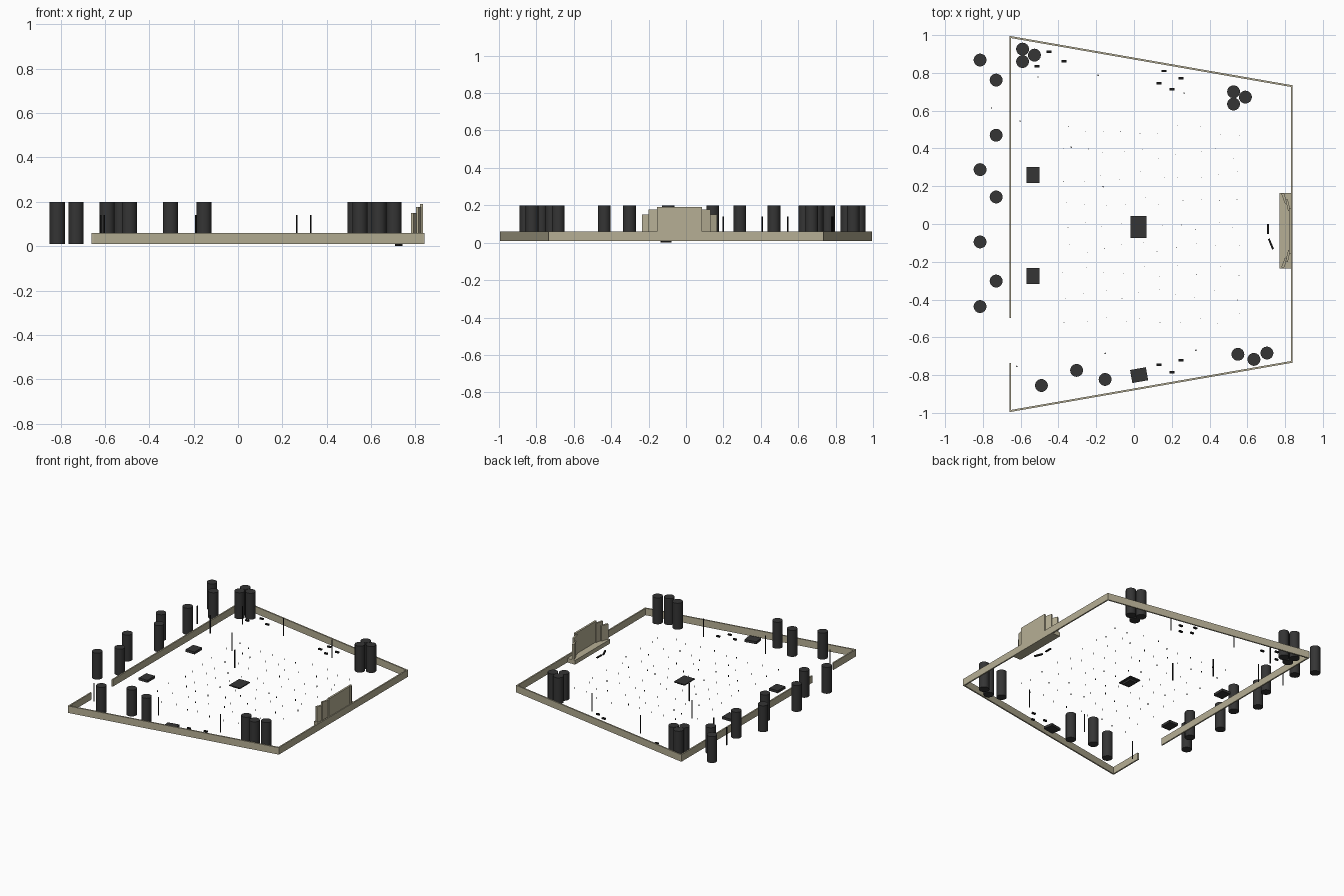
import bpy, bmesh, math, random
from mathutils import Matrix, Vector

if "Cube" in bpy.data.objects:
    bpy.data.objects.remove(bpy.data.objects["Cube"])

random.seed(4)
Z0 = 0.01


def material(name, rgb):
    m = bpy.data.materials.new(name)
    m.diffuse_color = (*rgb, 1)
    m.use_nodes = True
    m.node_tree.nodes["Principled BSDF"].inputs["Base Color"].default_value = m.diffuse_color
    return m


STONE = material("stone", (0.47, 0.43, 0.30))
DARK = material("dark", (0.035, 0.035, 0.035))
BLACK = material("black", (0.01, 0.01, 0.01))


def finish(name, bm, mat):
    me = bpy.data.meshes.new(name)
    bm.to_mesh(me)
    bm.free()
    ob = bpy.data.objects.new(name, me)
    bpy.context.collection.objects.link(ob)
    me.materials.append(mat)
    return ob


def add_box(bm, x, y, z0, z1, sx, sy, deg=0):
    m = (Matrix.Translation((x, y, (z0 + z1) / 2))
         @ Matrix.Rotation(math.radians(deg), 4, 'Z')
         @ Matrix.Diagonal((sx, sy, z1 - z0, 1)))
    bmesh.ops.create_cube(bm, size=1, matrix=m)


def add_panel(bm, a, b, z0, z1, t):
    # upright slab between two plan points
    a, b = Vector(a), Vector(b)
    d, c = b - a, (a + b) / 2
    add_box(bm, c.x, c.y, z0, z1, d.length, t, math.degrees(math.atan2(d.y, d.x)))


def add_cylinder(bm, x, y, z0, z1, r, n):
    bmesh.ops.create_cone(bm, cap_ends=True, segments=n, radius1=r, radius2=r, depth=z1 - z0,
                          matrix=Matrix.Translation((x, y, (z0 + z1) / 2)))


# perimeter wall with a gateway on the left
bm = bmesh.new()
for a, b in [((-0.655, 0.99), (0.835, 0.73)), ((0.835, 0.735), (0.835, -0.735)),
             ((0.835, -0.73), (-0.655, -0.99)), ((-0.655, -0.995), (-0.655, -0.737)),
             ((-0.655, -0.497), (-0.655, 0.995))]:
    add_panel(bm, a, b, Z0, 0.06, 0.01)
finish("perimeter_wall", bm, STONE)

# monument: platform and five stepped panels
MY = -0.035
bm = bmesh.new()
add_box(bm, 0.802, MY, Z0, 0.04, 0.065, 0.40)
finish("monument_platform", bm, STONE)
bm = bmesh.new()
add_box(bm, 0.828, MY, 0.04, 0.19, 0.014, 0.24)
for s in (1, -1):
    add_panel(bm, (0.822, MY + s * 0.105), (0.808, MY + s * 0.165), 0.04, 0.177, 0.012)
    add_panel(bm, (0.806, MY + s * 0.145), (0.786, MY + s * 0.198), 0.04, 0.15, 0.014)
finish("monument_panels", bm, STONE)

# trees as plain columns
trees = [(-0.815, 0.868), (-0.73, 0.762), (-0.73, 0.47), (-0.815, 0.288), (-0.73, 0.143),
         (-0.815, -0.095), (-0.73, -0.302), (-0.815, -0.437), (-0.59, 0.926), (-0.59, 0.86),
         (-0.527, 0.894), (0.527, 0.70), (0.527, 0.635), (0.59, 0.672), (0.55, -0.69),
         (0.635, -0.717), (0.704, -0.683), (-0.49, -0.855), (-0.304, -0.775), (-0.153, -0.823)]
for x, y in trees:
    bm = bmesh.new()
    add_cylinder(bm, x, y, Z0, 0.2, 0.034, 24)
    ob = finish("tree_column", bm, DARK)
    bpy.context.view_layer.objects.active = ob
    ob.select_set(True)
    bpy.ops.object.shade_smooth_by_angle()
    ob.select_set(False)

# lamp poles
poles = [(-0.603, 0.545), (-0.333, 0.407), (-0.164, 0.198), (-0.508, 0.778), (-0.754, 0.614),
         (-0.19, 0.788), (0.265, 0.693), (0.328, -0.669), (-0.153, -0.685), (-0.62, -0.754)]
bm = bmesh.new()
for x, y in poles:
    add_cylinder(bm, x, y, Z0, 0.14, 0.004, 8)
finish("lamp_poles", bm, BLACK)

# kiosks along the court
for x, y, deg, sx, sy in [(-0.534, 0.26, 0, 0.07, 0.085), (-0.534, -0.275, 0, 0.07, 0.085),
                          (0.027, -0.80, 10, 0.085, 0.07)]:
    bm = bmesh.new()
    add_box(bm, x, y, Z0, 0.028, sx, sy, deg)
    finish("kiosk", bm, DARK)

# central pavilion: base with overhanging roof
bm = bmesh.new()
add_box(bm, 0.024, -0.016, Z0, 0.023, 0.055, 0.075)
finish("pavilion_base", bm, DARK)
bm = bmesh.new()
add_box(bm, 0.024, -0.016, 0.023, 0.03, 0.085, 0.115)
finish("pavilion_roof", bm, DARK)

# benches
bm = bmesh.new()
for x, y in [(-0.45, 0.913), (-0.37, 0.862), (-0.513, 0.836), (0.159, 0.81), (0.132, 0.746),
             (0.201, 0.714), (0.249, 0.772), (0.132, -0.746), (0.201, -0.786), (0.249, -0.722)]:
    add_box(bm, x, y, Z0, 0.02, 0.026, 0.013)
finish("benches", bm, BLACK)

# two low slabs before the monument
bm = bmesh.new()
add_box(bm, 0.709, -0.026, Z0, 0.016, 0.012, 0.054)
add_box(bm, 0.725, -0.106, 0, 0.01, 0.01, 0.06, 22)
finish("low_slabs", bm, BLACK)

# scattered tiny markers across the court
bm = bmesh.new()
for i in range(10):
    for j in range(9):
        x = -0.36 + i * 0.1 + random.uniform(-0.02, 0.02)
        y = -0.5 + j * 0.125 + random.uniform(-0.03, 0.03)
        add_box(bm, x, y, Z0, 0.022, 0.003, 0.003)
finish("court_markers", bm, BLACK)
